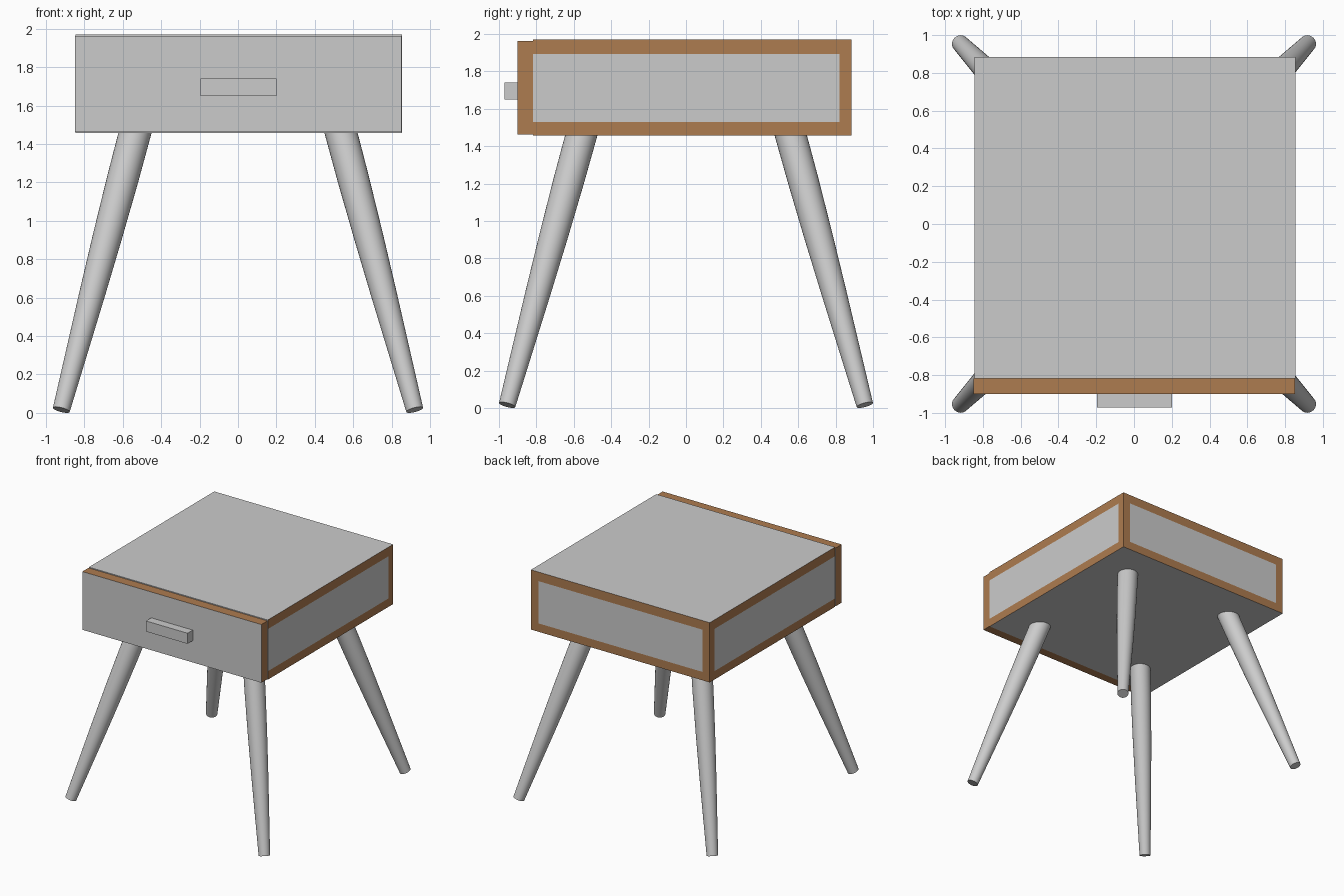
import bpy, bmesh, math
from mathutils import Vector

if "Cube" in bpy.data.objects:
    bpy.data.objects.remove(bpy.data.objects["Cube"])

wood = bpy.data.materials.new("brown_edge")
wood.diffuse_color = (0.42, 0.20, 0.08, 1)
wood.use_nodes = True
wood.node_tree.nodes["Principled BSDF"].inputs["Base Color"].default_value = wood.diffuse_color
grey = bpy.data.materials.new("grey_panel")
grey.diffuse_color = (0.8, 0.8, 0.8, 1)
grey.use_nodes = True
grey.node_tree.nodes["Principled BSDF"].inputs["Base Color"].default_value = grey.diffuse_color


def make_object(name, bm, materials=()):
    bmesh.ops.recalc_face_normals(bm, faces=bm.faces)
    mesh = bpy.data.meshes.new(name)
    bm.to_mesh(mesh)
    bm.free()
    for m in materials:
        mesh.materials.append(m)
    obj = bpy.data.objects.new(name, mesh)
    bpy.context.collection.objects.link(obj)
    return obj


def box(lo, hi):
    bm = bmesh.new()
    bmesh.ops.create_cube(bm, size=1)
    lo, hi = Vector(lo), Vector(hi)
    for v in bm.verts:
        v.co = (lo + hi) / 2 + v.co * (hi - lo)
    return bm


# Cabinet: flush grey panels framed by brown edges on the sides and back
X0, X1, Y0, Y1, Z0, Z1 = -0.845, 0.855, -0.817, 0.885, 1.458, 1.971
xa, xb, yb, za, zb = X0 + 0.07, X1 - 0.07, Y1 - 0.065, 1.53, 1.893
bm = box((X0, Y0, Z0), (X1, Y1, Z1))
for axis, value in ((0, xa), (0, xb), (1, yb), (2, za), (2, zb)):
    co, no = Vector(), Vector()
    co[axis], no[axis] = value, 1
    bmesh.ops.bisect_plane(bm, geom=bm.verts[:] + bm.edges[:] + bm.faces[:],
                           plane_co=co, plane_no=no)
for f in bm.faces:
    c, n = f.calc_center_median(), f.normal
    band = c.z < za or c.z > zb
    side = abs(n.x) > 0.5 and (band or c.y > yb)
    back = n.y > 0.5 and (band or c.x < xa or c.x > xb)
    f.material_index = 1 if side or back else 0
make_object("cabinet", bm, (grey, wood))

# Drawer front: grey face with brown edges
bm = box((-0.85, -0.90, 1.463), (0.852, Y0, 1.963))
for f in bm.faces:
    f.material_index = 0 if abs(f.normal.y) > 0.5 else 1
make_object("drawer_front", bm, (grey, wood))

# Drawer handle
make_object("drawer_handle", box((-0.195, -0.971, 1.65), (0.2, -0.90, 1.741)))

# Splayed round legs: tapered rings lofted along a slanted axis, mirrored to four
foot, top = Vector((0.92, -0.956, 0.016)), Vector((0.52, -0.543, 1.52))
turn = (top - foot).to_track_quat('Z', 'Y')
profile = [(0, 0.045), (0.2, 0.056), (0.4, 0.067), (0.6, 0.076), (0.8, 0.082), (1, 0.084)]
SIDES = 32
bm = bmesh.new()
rings = []
for t, r in profile:
    centre = foot.lerp(top, t)
    rings.append([bm.verts.new(centre + turn @ Vector((r * math.cos(a), r * math.sin(a), 0)))
                  for a in (2 * math.pi * i / SIDES for i in range(SIDES))])
for low, high in zip(rings, rings[1:]):
    for i in range(SIDES):
        j = (i + 1) % SIDES
        bm.faces.new((low[i], low[j], high[j], high[i]))
bm.faces.new(rings[0])
bm.faces.new(rings[-1])
legs = make_object("legs", bm)
bpy.context.view_layer.objects.active = legs
legs.select_set(True)
bpy.ops.object.shade_smooth_by_angle(angle=math.radians(35))
mirror = legs.modifiers.new("mirror", 'MIRROR')
mirror.use_axis = (True, True, False)
mirror.use_mirror_merge = False
